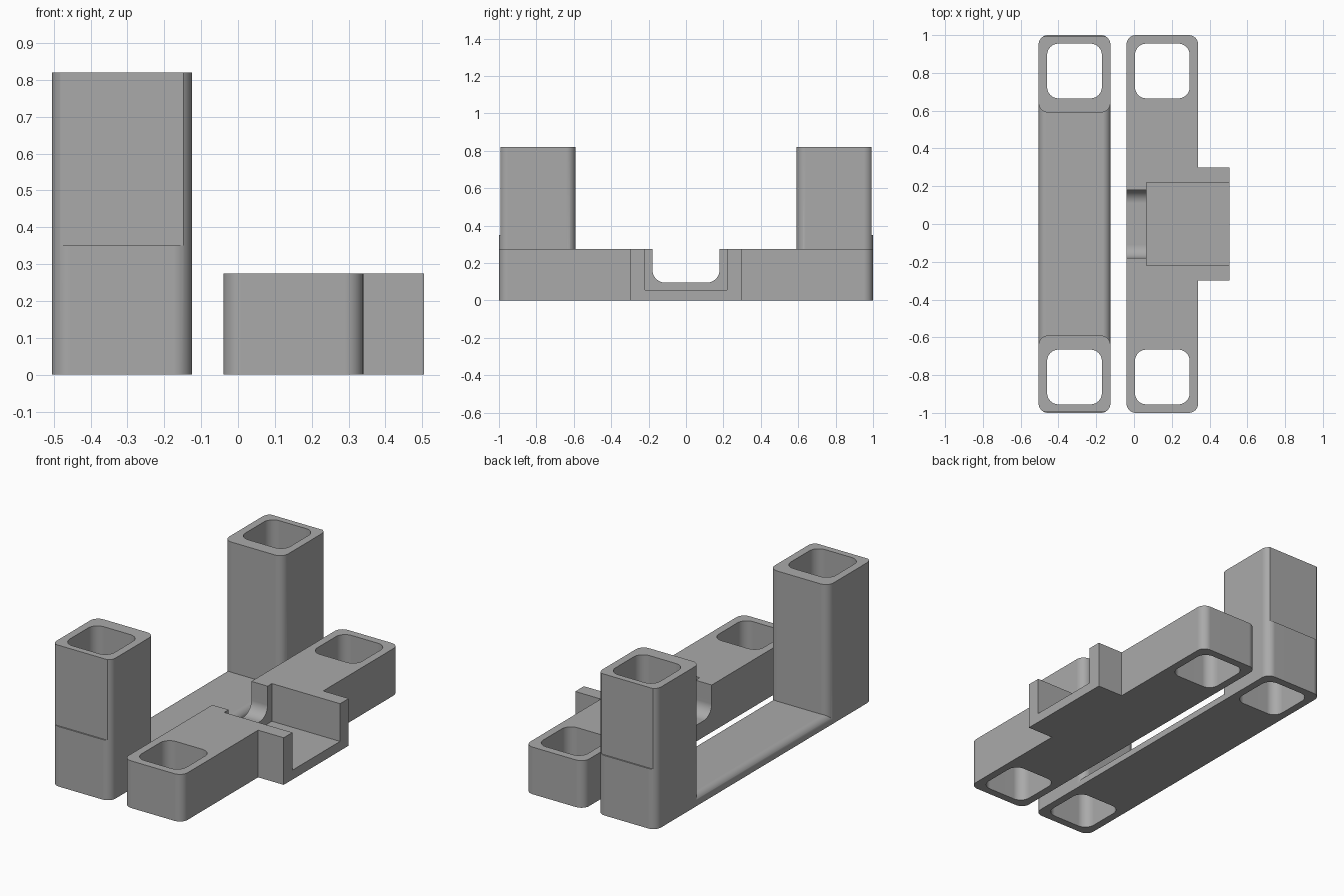
import bpy
import bmesh
import math

default = bpy.data.objects.get("Cube")
if default:
    bpy.data.objects.remove(default, do_unlink=True)

# Single grey plastic
grey = bpy.data.materials.new("grey plastic")
grey.use_nodes = True
colour = (0.4, 0.4, 0.4, 1.0)
grey.diffuse_color = colour
grey.node_tree.nodes["Principled BSDF"].inputs["Base Color"].default_value = colour


def block(name, x, y, z, axis=None, radius=0.0, side=0):
    """Box between limits; edges along axis are rounded, only top (1) or bottom (-1) if side is set."""
    bm = bmesh.new()
    bmesh.ops.create_cube(bm, size=1)
    for v in bm.verts:
        v.co = [lim[0] + (c + 0.5) * (lim[1] - lim[0]) for c, lim in zip(v.co, (x, y, z))]
    if axis is not None:
        middle = sum(z) / 2
        edges = []
        for e in bm.edges:
            a, b = (v.co for v in e.verts)
            along = abs(a[axis] - b[axis]) > 1e-5
            height = (a.z + b.z) / 2 - middle
            if along and (side == 0 or height * side > 0):
                edges.append(e)
        bmesh.ops.bevel(bm, geom=edges, offset=radius, segments=8,
                        profile=0.5, affect='EDGES')
    mesh = bpy.data.meshes.new(name)
    bm.to_mesh(mesh)
    bm.free()
    mesh.materials.append(grey)
    obj = bpy.data.objects.new(name, mesh)
    bpy.context.collection.objects.link(obj)
    return obj


def combine(target, other, operation):
    """Apply a boolean and remove the helper."""
    bpy.context.view_layer.objects.active = target
    mod = target.modifiers.new("boolean", 'BOOLEAN')
    mod.operation = operation
    mod.solver = 'EXACT'
    mod.object = other
    bpy.ops.object.modifier_apply(modifier=mod.name)
    bpy.data.objects.remove(other, do_unlink=True)


def mirrored(s, near, far):
    return tuple(sorted((s * near, s * far)))


def finish(obj):
    bpy.ops.object.select_all(action='DESELECT')
    obj.select_set(True)
    bpy.context.view_layer.objects.active = obj
    bpy.ops.object.shade_smooth_by_angle(angle=math.radians(25))
    weighted = obj.modifiers.new("weighted normals", 'WEIGHTED_NORMAL')
    weighted.keep_sharp = True


# Tall bracket: low strap with softened top edges joining two square tubes
TALL_X = (-0.505, -0.125)
tall = block("tall_bracket", TALL_X, (-0.8, 0.8), (0, 0.06), axis=1, radius=0.04, side=1)
for s in (-1, 1):
    tower = block("tower", TALL_X, mirrored(s, 0.59, 1.0), (0, 0.82), axis=2, radius=0.05)
    # Shallow step on the outer end of each tube
    combine(tower, block("step_cutter", (-0.6, 0), mirrored(s, 0.992, 1.1), (0.35, 1)), 'DIFFERENCE')
    combine(tall, tower, 'UNION')
for s in (-1, 1):
    combine(tall, block("hole_cutter", (-0.46, -0.17), mirrored(s, 0.665, 0.955), (-0.1, 1),
                        axis=2, radius=0.06), 'DIFFERENCE')
finish(tall)

# Low bracket: rounded bar with a central side block
low = block("low_bracket", (-0.04, 0.34), (-1, 1), (0, 0.275), axis=2, radius=0.05)
combine(low, block("side_block", (0.1, 0.505), (-0.3, 0.3), (0, 0.275)), 'UNION')
for s in (-1, 1):
    combine(low, block("hole_cutter", (0.005, 0.295), mirrored(s, 0.665, 0.955), (-0.1, 0.4),
                       axis=2, radius=0.06), 'DIFFERENCE')
# Open pocket, then the narrower rounded channel behind it
combine(low, block("pocket_cutter", (0.065, 0.6), (-0.22, 0.22), (0.055, 0.4)), 'DIFFERENCE')
combine(low, block("channel_cutter", (-0.1, 0.2), (-0.18, 0.18), (0.095, 0.4),
                   axis=0, radius=0.07, side=-1), 'DIFFERENCE')
finish(low)
